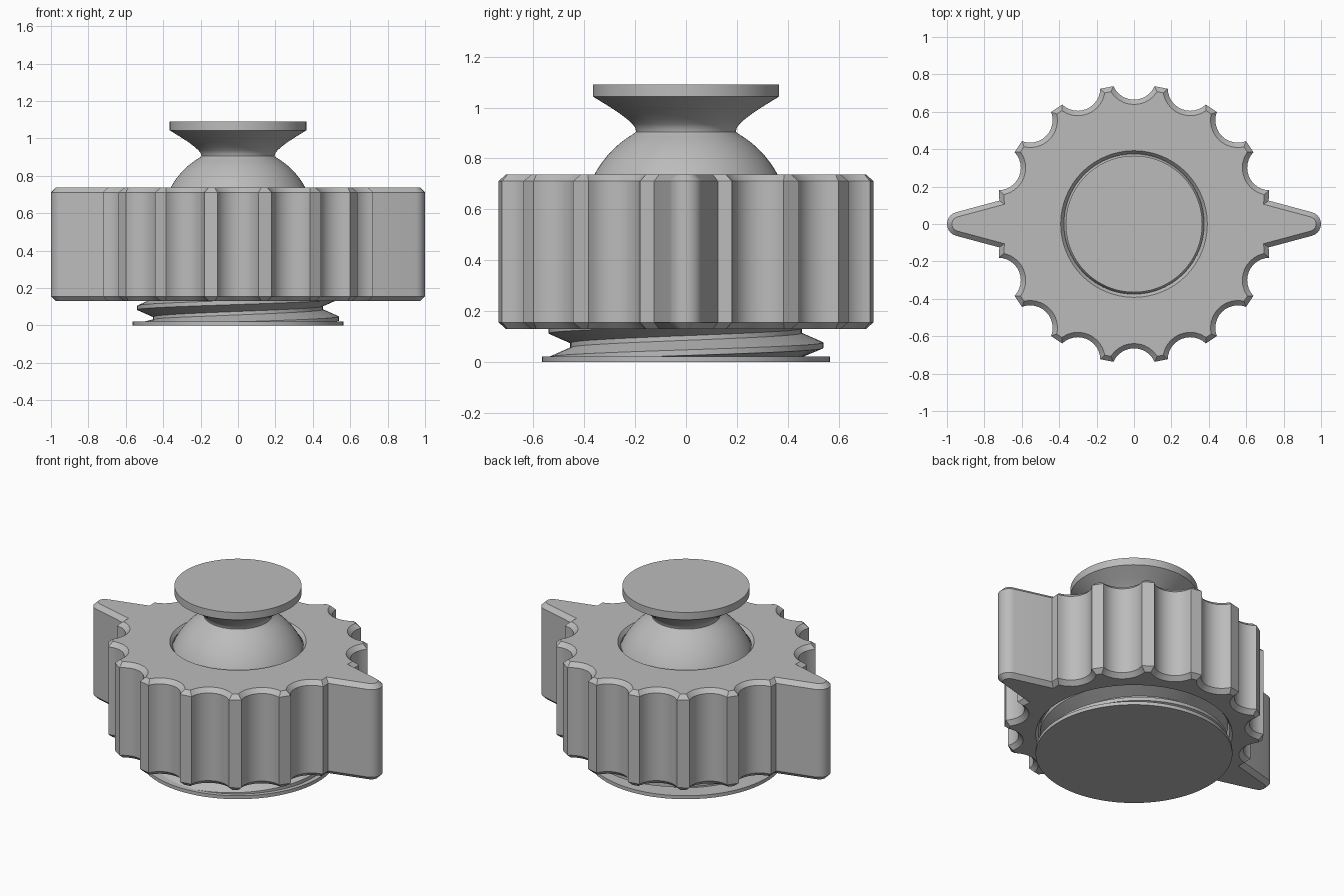
import bpy, bmesh
from math import sin, cos, pi, radians, hypot, atan2

cube = bpy.data.objects.get("Cube")
if cube:
    bpy.data.objects.remove(cube, do_unlink=True)

grey = bpy.data.materials.new("plain grey")
grey.use_nodes = True
grey.diffuse_color = (0.5, 0.5, 0.5, 1)
grey.node_tree.nodes["Principled BSDF"].inputs["Base Color"].default_value = (0.5, 0.5, 0.5, 1)


def finish(name, bm):
    bmesh.ops.recalc_face_normals(bm, faces=bm.faces)
    mesh = bpy.data.meshes.new(name)
    bm.to_mesh(mesh)
    bm.free()
    mesh.materials.append(grey)
    obj = bpy.data.objects.new(name, mesh)
    bpy.context.collection.objects.link(obj)
    return obj


def smooth(obj, angle=25):
    bpy.ops.object.select_all(action="DESELECT")
    obj.select_set(True)
    bpy.context.view_layer.objects.active = obj
    bpy.ops.object.shade_smooth_by_angle(angle=radians(angle))


def lathe(name, profile, sides=96):
    """Spin (radius, z) points into a closed solid with flat caps."""
    bm = bmesh.new()
    rings = [[bm.verts.new((r * cos(2 * pi * i / sides), r * sin(2 * pi * i / sides), z))
              for i in range(sides)] for r, z in profile]
    for a, b in zip(rings, rings[1:]):
        for i in range(sides):
            j = (i + 1) % sides
            bm.faces.new((a[i], a[j], b[j], b[i]))
    bm.faces.new(rings[0])
    bm.faces.new(rings[-1])
    return finish(name, bm)


def arc(cx, radius, start, end, steps):
    """Points on an arc whose centre lies on the x axis."""
    angles = [start + (end - start) * i / steps for i in range(steps + 1)]
    return [(cx + radius * cos(a), radius * sin(a)) for a in angles]


# Ball stud: sphere, flared neck and round flange
BALL_Z, BALL_R = 0.545, 0.408
end = atan2(0.35, 0.2)
ball = [(BALL_R * cos(a), BALL_Z + BALL_R * sin(a))
        for a in [-1.3 + (end + 1.3) * i / 28 for i in range(29)]]
neck = [(0.196, 0.905), (0.199, 0.92), (0.211, 0.936), (0.232, 0.955),
        (0.262, 0.978), (0.3, 1.003), (0.365, 1.043), (0.365, 1.09)]
smooth(lathe("ball_stud", ball + neck), 30)

# Base: thin disc with a cylindrical core
smooth(lathe("base", [(0.565, 0), (0.565, 0.022), (0.455, 0.022), (0.455, 0.4)]))

# Helical thread around the core
bm = bmesh.new()
section = [(0.44, -0.055), (0.54, -0.011), (0.54, 0.011), (0.44, 0.055)]
PITCH, PER_TURN = 0.115, 72
rows = []
for i in range(-PER_TURN // 2, PER_TURN * 2 + 1):
    a = 2 * pi * i / PER_TURN
    mid = 0.037 + PITCH * i / PER_TURN
    rows.append([bm.verts.new((r * cos(a), r * sin(a), max(0.012, mid + dz)))
                 for r, dz in section])
for a, b in zip(rows, rows[1:]):
    for k in range(4):
        n = (k + 1) % 4
        bm.faces.new((a[k], b[k], b[n], a[n]))
bm.faces.new(rows[0])
bm.faces.new(rows[-1])
smooth(finish("screw_thread", bm), 20)

# Clamping knob: scalloped outline with two wings
LOBE_R, HALF, DEEP = 0.745, radians(8.5), 0.665
cx, cy = LOBE_R * cos(HALF), LOBE_R * sin(HALF)
sag = cx - DEEP
rad = (cy * cy + sag * sag) / (2 * sag)
scallop_end = atan2(cy, cx - DEEP - rad) % (2 * pi)
scallop = arc(DEEP + rad, rad, 2 * pi - scallop_end, scallop_end, 12)
scallop.reverse()
if scallop[0][1] > 0:
    scallop.reverse()
wing = [(0.72, -0.125)] + arc(0.935, 0.065, radians(-76), radians(76), 10) + [(0.72, 0.125)]
outline = []
for k in range(16):
    t = 2 * pi * k / 16
    for x, y in (wing if k % 8 == 0 else scallop):
        outline.append((x * cos(t) - y * sin(t), x * sin(t) + y * cos(t)))

bm = bmesh.new()
low, high = 0.13, 0.737
bottom = [bm.verts.new((x, y, low)) for x, y in outline]
top = [bm.verts.new((x, y, high)) for x, y in outline]
n = len(outline)
for i in range(n):
    j = (i + 1) % n
    bm.faces.new((bottom[i], bottom[j], top[j], top[i]))
bm.faces.new(bottom)
bm.faces.new(top)
bmesh.ops.recalc_face_normals(bm, faces=bm.faces)
rims = [e for e in bm.edges if e.verts[0].co.z == e.verts[1].co.z]
bmesh.ops.bevel(bm, geom=rims, offset=0.026, segments=1, affect="EDGES")
knob = finish("clamping_knob", bm)

# Bore through the knob: wide below, narrowing over the ball
cutter = lathe("bore_cutter", [(0.565, 0.05), (0.565, 0.13), (0.55, 0.15), (0.55, 0.45),
                               (0.415, 0.56), (0.4, 0.65), (0.375, 0.715), (0.392, 0.737),
                               (0.392, 0.8)])
cutter.hide_render = True
bore = knob.modifiers.new("bore", "BOOLEAN")
bore.operation, bore.solver, bore.object = "DIFFERENCE", "EXACT", cutter
bpy.ops.object.select_all(action="DESELECT")
knob.select_set(True)
bpy.context.view_layer.objects.active = knob
bpy.ops.object.modifier_apply(modifier="bore")
bpy.data.objects.remove(cutter, do_unlink=True)
smooth(knob)
